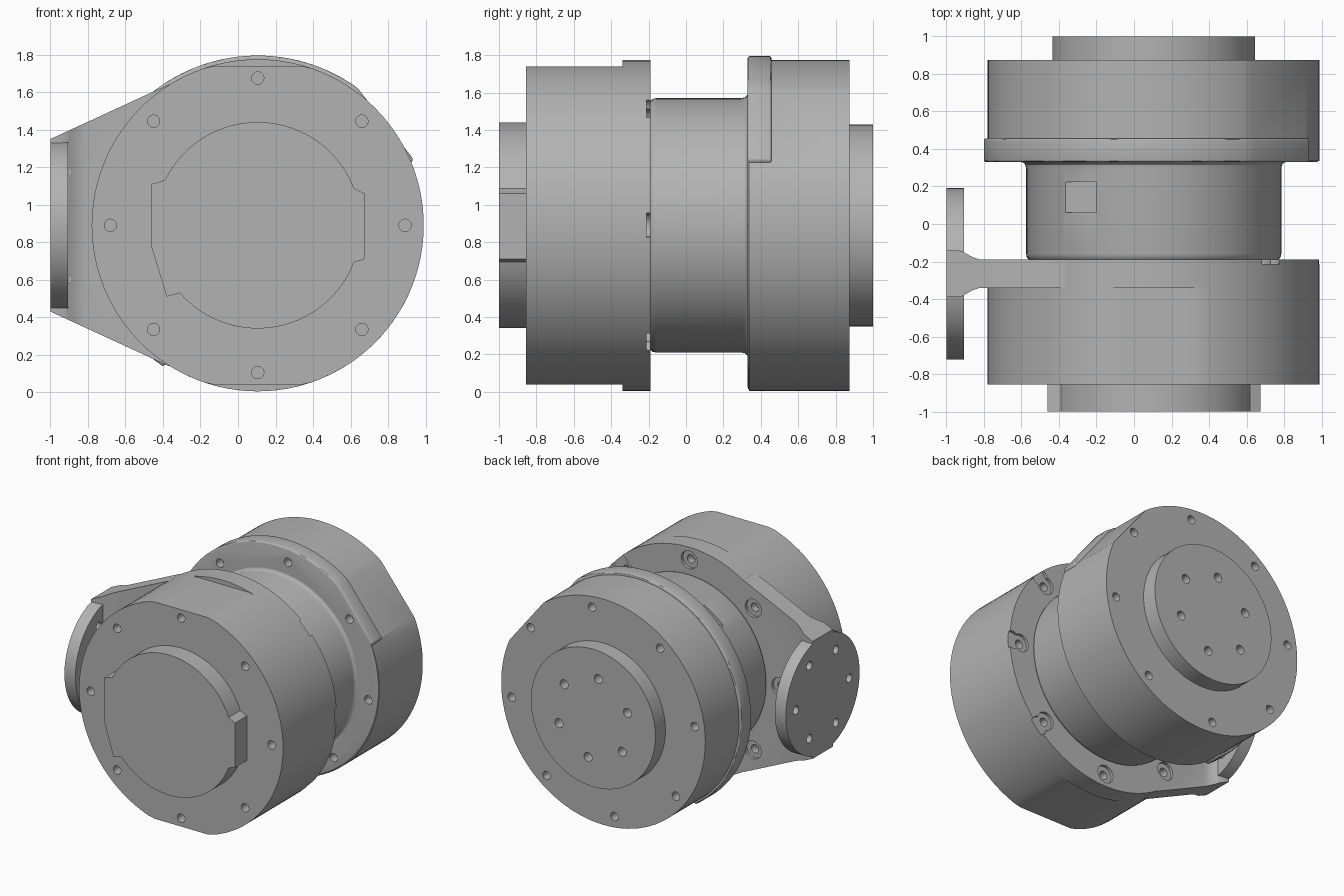
import bpy, bmesh, math
from mathutils import Vector

cube = bpy.data.objects.get("Cube")
if cube:
    bpy.data.objects.remove(cube)

CX, CZ = 0.105, 0.89      # main shaft axis, running along y
R = 0.885                 # drum radius

grey = bpy.data.materials.new("machined_grey")
grey.use_nodes = True
grey.diffuse_color = (0.45, 0.45, 0.45, 1)
grey.node_tree.nodes["Principled BSDF"].inputs["Base Color"].default_value = (0.45, 0.45, 0.45, 1)


def finish(name, bm):
    bmesh.ops.recalc_face_normals(bm, faces=bm.faces)
    mesh = bpy.data.meshes.new(name)
    bm.to_mesh(mesh)
    bm.free()
    mesh.materials.append(grey)
    ob = bpy.data.objects.new(name, mesh)
    bpy.context.collection.objects.link(ob)
    return ob


def prism(name, outline, start, end, axis="Y"):
    """Extrude a 2D outline along an axis."""
    place = {"X": lambda u, v, t: (t, u, v),
             "Y": lambda u, v, t: (u, t, v),
             "Z": lambda u, v, t: (u, v, t)}[axis]
    bm = bmesh.new()
    face = bm.faces.new([bm.verts.new(place(u, v, start)) for u, v in outline])
    ext = bmesh.ops.extrude_face_region(bm, geom=[face])
    shift = Vector(place(0, 0, end - start))
    bmesh.ops.translate(bm, vec=shift, verts=[g for g in ext["geom"] if isinstance(g, bmesh.types.BMVert)])
    return finish(name, bm)


def polar(radius, degrees, cx=CX, cz=CZ):
    a = math.radians(degrees)
    return cx + radius * math.cos(a), cz + radius * math.sin(a)


def arc(radius, first, last, steps=64):
    return [polar(radius, first + (last - first) * i / steps) for i in range(steps + 1)]


def circle(radius, cx=CX, cz=CZ, steps=96):
    return [polar(radius, 360 * i / steps, cx, cz) for i in range(steps)]


def lathe(name, profile, steps=96):
    """Turn a (radius, y) profile around the shaft axis."""
    bm = bmesh.new()
    rings = [[bm.verts.new((x, y, z)) for x, z in circle(r, steps=steps)] for r, y in profile]
    for a, b in zip(rings, rings[1:]):
        for i in range(steps):
            j = (i + 1) % steps
            bm.faces.new((a[i], a[j], b[j], b[i]))
    bm.faces.new(rings[0])
    bm.faces.new(rings[-1])
    return finish(name, bm)


def apply(ob, mod):
    bpy.context.view_layer.objects.active = ob
    bpy.ops.object.modifier_apply(modifier=mod.name)


def combine(ob, tool, operation):
    mod = ob.modifiers.new("combine", "BOOLEAN")
    mod.operation, mod.object, mod.solver = operation, tool, "EXACT"
    apply(ob, mod)
    bpy.data.objects.remove(tool)


def drill(ob, u, v, radius, start, end, axis="Y"):
    combine(ob, prism("drill", circle(radius, u, v, 20), start, end, axis), "DIFFERENCE")


# Front drum, flattened at top and bottom
front_drum = prism("front_drum", [(x, min(max(z, CZ - 0.85), CZ + 0.85)) for x, z in circle(R)],
                   -0.855, -0.34)
for k in range(8):
    drill(front_drum, *polar(0.785, 45 * k), 0.033, -0.9, -0.78)

# Front boss with side tabs
boss_outline = arc(0.55, 21, 154) + [(-0.46, 1.11), (-0.46, 0.77), (-0.38, 0.51)]
boss_outline += arc(0.55, 221, 339) + [(0.675, 0.71), (0.675, 1.06)]
prism("front_boss", boss_outline, -1, -0.85)

# Mounting flange with tapering arm
flange = prism("flange_and_arm", circle(R), -0.34, -0.19)
MID = -0.265
flare = [(-1, 0.125), (-0.92, 0.122), (-0.89, 0.105), (-0.86, 0.088), (-0.82, 0.075), (0.1, 0.075)]
arm = prism("arm", [(x, MID + w) for x, w in flare] + [(x, MID - w) for x, w in reversed(flare)], 0, 1.8, "Z")
outline = [(-1, 0.46), (-0.37, 0.75), (0.1, 0.71)]
arm_side = prism("arm_side", [(x, CZ + h) for x, h in outline] + [(x, CZ - h) for x, h in reversed(outline)],
                 -0.6, 0.1)
combine(arm, arm_side, "INTERSECT")
combine(flange, arm, "UNION")

# Screw seats on the back of the flange, open to the rim on the free side
for k in range(8):
    angle = 45 * k
    drill(flange, *polar(0.785, angle), 0.07, -0.212, -0.15)
    if angle in (0, 45, 315):
        drill(flange, *polar(0.86, angle), 0.07, -0.212, -0.15)
    drill(flange, *polar(0.785, angle), 0.033, -0.27, -0.15)

# Round end plate joined to the arm, with screw holes
combine(flange, prism("end_plate", circle(0.457, MID, CZ), -1, -0.905, "X"), "UNION")
for k in range(6):
    spot = polar(0.33, 60 * k, MID, CZ)
    drill(flange, *spot, 0.06, -0.9, -0.8, "X")
    drill(flange, *spot, 0.033, -1.1, -0.85, "X")

# Neck with rounded front edge and fillet into the rear drum
neck = lathe("neck", [(0.645, -0.23), (0.645, -0.195), (0.665, -0.19), (0.676, -0.178), (0.68, -0.16),
                      (0.68, 0.295), (0.684, 0.315), (0.695, 0.327), (0.71, 0.332), (0.71, 0.345)])
pocket = [(-0.6, 1.38), (-0.2, 1.38), (-0.2, 1.7), (-0.6, 1.7)]
combine(neck, prism("pocket", pocket, 0.06, 0.225), "DIFFERENCE")

# Rear drum with one flat side
rear_drum = prism("rear_drum", arc(R, 54, 383, 96), 0.336, 0.875)

# Raised collar over part of the rear drum
collar = prism("collar", arc(0.905, 54, 236) + arc(0.88, 237, 382) + [polar(0.902, 23)], 0.33, 0.457)
bevel = collar.modifiers.new("round", "BEVEL")
bevel.width, bevel.segments = 0.012, 3
bevel.limit_method, bevel.angle_limit = "ANGLE", math.radians(60)
apply(collar, bevel)
combine(rear_drum, collar, "UNION")
for k in range(8):
    spot = polar(0.8, 45 * k - 7)
    drill(rear_drum, *spot, 0.033, 0.8, 0.95)
    drill(rear_drum, *spot, 0.033, 0.25, 0.4)

# Rear output boss
rear_boss = prism("rear_boss", circle(0.54), 0.86, 1)
for k in range(6):
    drill(rear_boss, *polar(0.32, 38 + 60 * k), 0.035, 0.92, 1.1)

# Smooth round surfaces, keep machined edges crisp
for ob in list(bpy.context.scene.objects):
    if ob.type == "MESH":
        bpy.ops.object.select_all(action="DESELECT")
        ob.select_set(True)
        bpy.context.view_layer.objects.active = ob
        bpy.ops.object.shade_smooth_by_angle(angle=math.radians(30))
